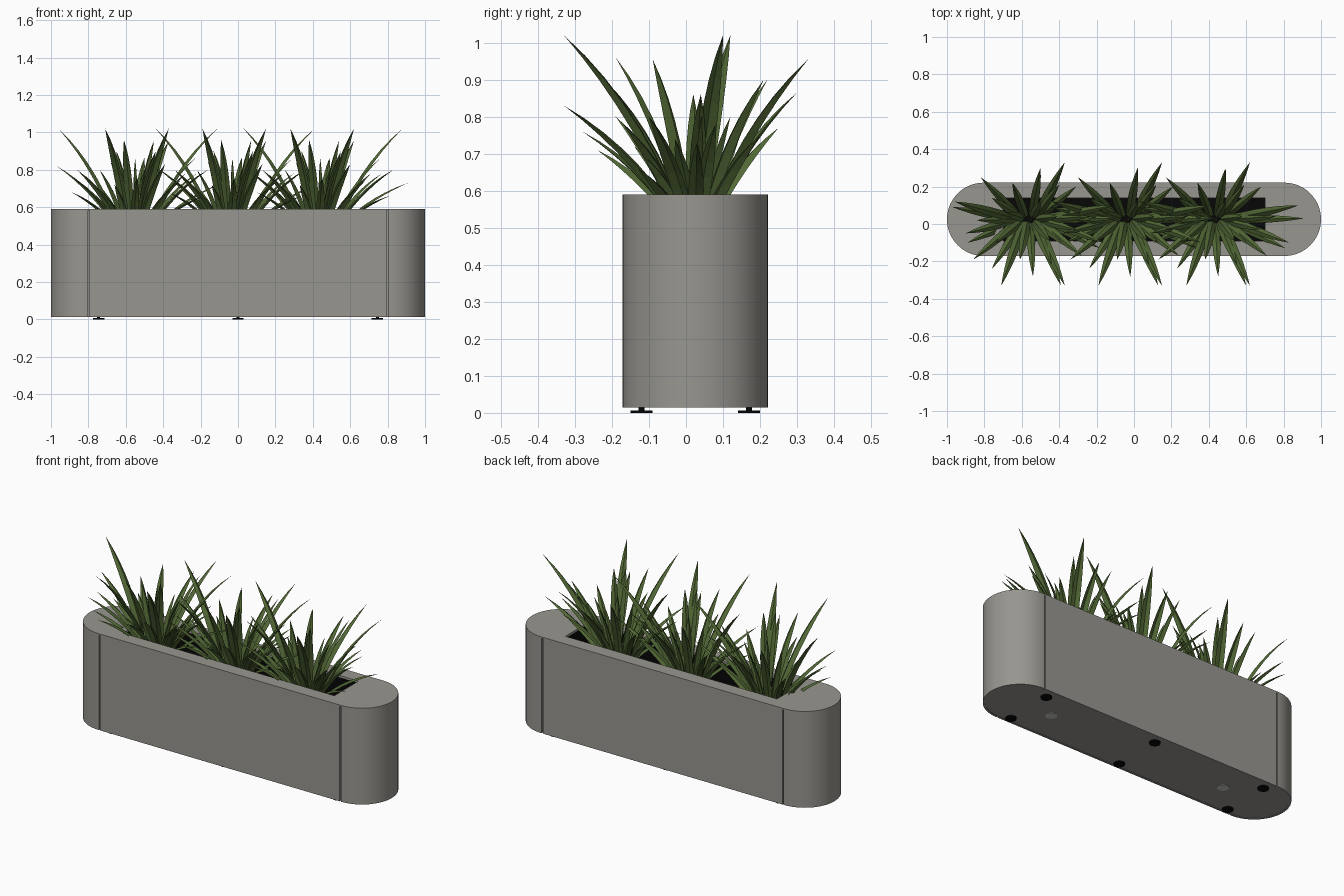
import bpy, bmesh, math
from mathutils import Vector

if "Cube" in bpy.data.objects:
    bpy.data.objects.remove(bpy.data.objects["Cube"])


def material(name, rgb):
    m = bpy.data.materials.new(name)
    m.use_nodes = True
    color = (*rgb, 1)
    m.diffuse_color = color
    m.node_tree.nodes["Principled BSDF"].inputs["Base Color"].default_value = color
    return m


concrete = material("warm grey concrete", (0.315, 0.305, 0.278))
black = material("black plastic", (0.002, 0.002, 0.002))
green = material("leaf green", (0.085, 0.14, 0.036))
steel = material("pale steel", (0.6, 0.6, 0.58))


def finish(name, bm, mats, smooth=False):
    mesh = bpy.data.meshes.new(name)
    bm.to_mesh(mesh)
    bm.free()
    for m in mats:
        mesh.materials.append(m)
    obj = bpy.data.objects.new(name, mesh)
    bpy.context.collection.objects.link(obj)
    if smooth:
        bpy.ops.object.select_all(action='DESELECT')
        obj.select_set(True)
        bpy.context.view_layer.objects.active = obj
        bpy.ops.object.shade_smooth_by_angle(angle=math.radians(30))
    return obj


MID_Y, RADIUS, BOTTOM, TOP = 0.025, 0.196, 0.014, 0.59
STRAIGHT = 1 - RADIUS
HOLE_X, HOLE_Y = 0.7, 0.115
SOIL = 0.47


def outline(notch=0.0, radius=RADIUS):
    """Stadium outline, with a notch where each straight side meets an end."""
    half = []
    for i in range(33):
        a = -math.pi / 2 + math.pi * i / 32
        half.append((STRAIGHT + radius * math.cos(a), radius * math.sin(a)))
    g, w = STRAIGHT - 0.003, 0.008
    before = [(g - w, -radius), (g - w, -radius + notch), (g, -radius + notch), (g, -radius)]
    after = [(x, -y) for x, y in reversed(before)]
    half = before + half + after
    return half + [(-x, -y) for x, y in half]


def clamp(v, limit):
    return max(-limit, min(limit, v))


# Planter shell: underside, notched walls, rim, then the lined opening
full, notched = outline(), outline(0.01)
base = outline(radius=RADIUS - 0.012)
hole = [(clamp(x, HOLE_X), clamp(y, HOLE_Y)) for x, y in full]
layers = [(base, BOTTOM + 0.002), (base, BOTTOM), (notched, BOTTOM), (notched, TOP - 0.008),
          (full, TOP - 0.008), (full, TOP), (hole, TOP), (hole, TOP - 0.012), (hole, SOIL)]
bm = bmesh.new()
rings = [[bm.verts.new((x, y + MID_Y, z)) for x, y in pts] for pts, z in layers]
count = len(full)
for level, (lower, upper) in enumerate(zip(rings, rings[1:])):
    for i in range(count):
        j = (i + 1) % count
        f = bm.faces.new((lower[i], lower[j], upper[j], upper[i]))
        f.material_index = 1 if level == len(rings) - 2 else 0
bm.faces.new(list(reversed(rings[0])))
bmesh.ops.remove_doubles(bm, verts=bm.verts, dist=1e-5)
bmesh.ops.dissolve_degenerate(bm, edges=bm.edges, dist=1e-5)
bmesh.ops.recalc_face_normals(bm, faces=bm.faces)
finish("planter_shell", bm, [concrete, black], smooth=True)

# Soil bed
bm = bmesh.new()
bm.faces.new([bm.verts.new((sx * HOLE_X, MID_Y + sy * HOLE_Y, SOIL))
              for sx, sy in ((-1, -1), (1, -1), (1, 1), (-1, 1))])
finish("soil_bed", bm, [black])


def disc(name, x, y, z0, z1, radius, mat, sides=24):
    bm = bmesh.new()
    bmesh.ops.create_cone(bm, cap_ends=True, segments=sides, radius1=radius,
                          radius2=radius, depth=z1 - z0)
    bmesh.ops.translate(bm, vec=(x, y, (z0 + z1) / 2), verts=bm.verts)
    return finish(name, bm, [mat], smooth=True)


# Levelling feet and drain plugs
for x in (-0.745, 0, 0.745):
    for y in (MID_Y - 0.145, MID_Y + 0.145):
        disc("foot_pad", x, y, 0, 0.007, 0.03, black)
        disc("foot_stem", x, y, 0.006, BOTTOM + 0.004, 0.008, black, 12)
for x in (-0.59, 0.59):
    disc("drain_plug", x, MID_Y, BOTTOM, BOTTOM + 0.004, 0.032, steel)

# Leaf tips of one plant, measured from its centre line
TIPS = [
    (-.15, -.33, 1.02), (.19, -.33, 1.02), (.17, -.33, .83), (.19, .33, .955),
    (.06, .3, .865), (.16, .21, .9), (-.26, .25, .77), (-.4, .12, 1.02),
    (.45, .1, 1.02), (-.41, .09, .82), (-.34, -.05, .77), (-.3, -.19, .8),
    (.02, -.28, .76), (-.09, .22, .9), (.11, -.09, .955), (-.05, -.19, .96),
    (.01, .02, .86), (.48, .03, .73), (.4, -.1, .8), (.28, -.17, .78),
    (.25, .2, .75), (-.2, .14, .73), (-.2, -.24, .71), (.12, -.22, .9),
    (.38, -.13, .66), (.33, .04, .86), (-.28, .02, .72), (.25, -.03, .74),
    (.34, .08, .78), (-.18, -.1, .8), (.2, -.12, .7), (-.1, -.14, .72),
    (.06, .12, .8), (-.12, .06, .84), (.15, .04, .82), (-.33, -.1, .68),
]
SEGMENTS = 8


def add_leaf(bm, centre, tip, half_width):
    """Arching, pointed blade folded along its midrib."""
    out = Vector((tip[0], tip[1] - MID_Y, 0))
    heading = out.normalized()
    root = Vector((centre, MID_Y, SOIL - 0.02)) + heading * 0.015 + Vector((out.x * 0.15, 0, 0))
    end = Vector((centre + tip[0], tip[1], tip[2]))
    span = end - root
    bend = root + Vector((span.x * 0.36, span.y * 0.36, span.z * 0.6))
    side = Vector((-heading.y, heading.x, 0))
    rows = []
    for i in range(SEGMENTS):
        t = i / SEGMENTS
        p = root * (1 - t) ** 2 + bend * 2 * t * (1 - t) + end * t ** 2
        tangent = ((bend - root) * (1 - t) + (end - bend) * t).normalized()
        w = half_width * (0.7 + 0.9 * t) * (1 - t ** 2.2)
        fold = tangent.cross(side) * w * 0.6
        rows.append([bm.verts.new(q) for q in (p - side * w, p + fold, p + side * w)])
    point = bm.verts.new(end)
    for a, b in zip(rows, rows[1:]):
        for k in (0, 1):
            bm.faces.new((a[k], a[k + 1], b[k + 1], b[k]))
    for k in (0, 1):
        bm.faces.new((rows[-1][k], rows[-1][k + 1], point))


# Three identical plants
for name, centre in (("right", -0.56), ("middle", -0.04), ("left", 0.43)):
    bm = bmesh.new()
    for tip in TIPS:
        add_leaf(bm, centre, tip, 0.015 + 0.011 * tip[2])
    finish(name + "_grass_plant", bm, [green])
